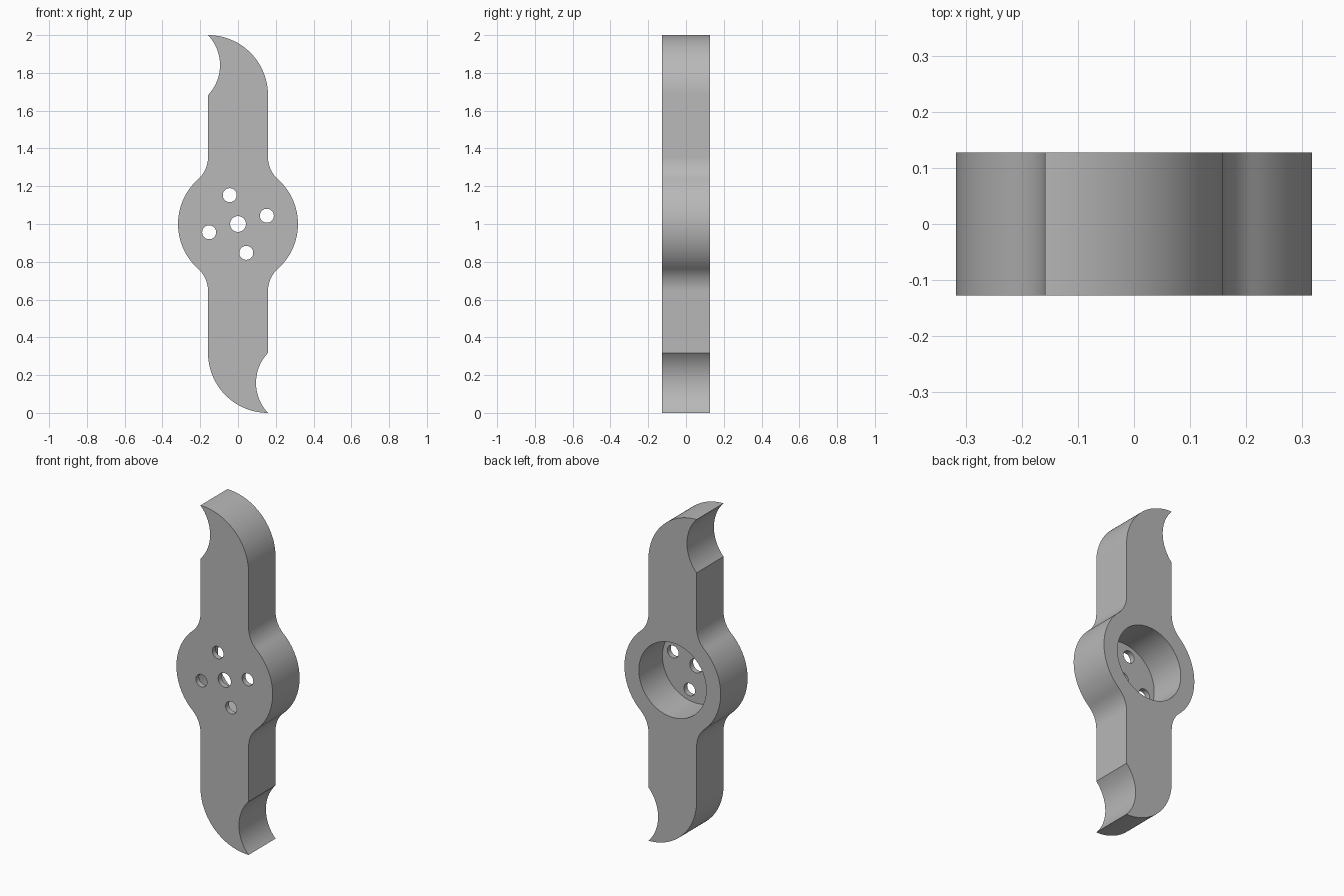
import bpy, bmesh, math
from mathutils import Vector

if "Cube" in bpy.data.objects:
    bpy.data.objects.remove(bpy.data.objects["Cube"])

U = 1 / 63            # model unit: overall length is 126
HALF_T = 8 * U        # half thickness
HUB_R, ARM = 20 * U, 10 * U
FILLET = 10 * U
MID = 1.0             # height of the hub centre


def arc(cx, cz, r, a0, a1, n):
    """Points along an arc, angles in degrees."""
    return [(cx + r * math.cos(math.radians(a0 + (a1 - a0) * i / n)),
             cz + r * math.sin(math.radians(a0 + (a1 - a0) * i / n)))
            for i in range(n + 1)]


# Half outline, from the right of the hub over the top arm to the left
fx = ARM + FILLET
fz = math.sqrt((HUB_R + FILLET) ** 2 - fx ** 2)
ta = math.degrees(math.atan2(fz, fx))
sag = 4 * U
hook_r = (ARM ** 2 + sag ** 2) / (2 * sag)
ha = math.degrees(math.asin(ARM / hook_r))
tip_z = 1 - HUB_R

half = arc(0, 0, HUB_R, 0, ta, 16)                                   # hub
half += arc(fx, fz, FILLET, 180 + ta, 180, 12)[1:]                   # fillet
half += arc(-ARM, tip_z, HUB_R, 0, 90, 28)                           # rounded tip
half += arc(-ARM + sag - hook_r, tip_z + ARM, hook_r, ha, -ha, 24)[1:]  # hook
half += arc(-fx, fz, FILLET, 0, -ta, 12)                             # fillet
half += arc(0, 0, HUB_R, 180 - ta, 180, 16)[1:-1]                    # hub
# The lower arm is the upper one turned half way round
outline = half + [(-x, -z) for x, z in half]

# Blade body: extruded outline
bm = bmesh.new()
face = bm.faces.new([bm.verts.new((x, -HALF_T, z + MID)) for x, z in outline])
ext = bmesh.ops.extrude_face_region(bm, geom=[face])
verts = [v for v in ext["geom"] if isinstance(v, bmesh.types.BMVert)]
bmesh.ops.translate(bm, vec=Vector((0, 2 * HALF_T, 0)), verts=verts)
bmesh.ops.recalc_face_normals(bm, faces=bm.faces)
mesh = bpy.data.meshes.new("blade_body")
bm.to_mesh(mesh)
bm.free()
body = bpy.data.objects.new("blade_body", mesh)
bpy.context.collection.objects.link(body)

grey = bpy.data.materials.new("plain grey")
grey.diffuse_color = (0.48, 0.48, 0.48, 1)
grey.use_nodes = True
grey.node_tree.nodes["Principled BSDF"].inputs["Base Color"].default_value = grey.diffuse_color
mesh.materials.append(grey)


def cut(name, x, z, r, y0, y1, n):
    """Remove a cylinder running along y from the body."""
    bpy.ops.mesh.primitive_cylinder_add(
        vertices=n, radius=r, depth=y1 - y0,
        location=(x, (y0 + y1) / 2, z), rotation=(math.pi / 2, 0, 0))
    tool = bpy.context.object
    tool.name = name
    tool.hide_render = True
    tool.data.materials.append(grey)
    mod = body.modifiers.new(name, 'BOOLEAN')
    mod.operation, mod.solver, mod.object = 'DIFFERENCE', 'EXACT', tool
    bpy.context.view_layer.objects.active = body
    bpy.ops.object.modifier_apply(modifier=name)
    bpy.data.objects.remove(tool, do_unlink=True)


# Motor recess at the back, shaft hole and four screw holes
cut("recess_cutter", 0, MID, 14 * U, -HALF_T + 2 * U, HALF_T + 0.1, 72)
cut("shaft_cutter", 0, MID, 0.042, -0.3, 0.3, 32)
for k in range(4):
    a = math.radians(16 + 90 * k)
    cut("screw_cutter", 10 * U * math.cos(a), MID + 10 * U * math.sin(a),
        0.037, -0.3, 0.3, 32)

# Smooth curved walls, crisp rims
bpy.ops.object.select_all(action='DESELECT')
body.select_set(True)
bpy.context.view_layer.objects.active = body
bpy.ops.object.shade_smooth_by_angle(angle=math.radians(30))
